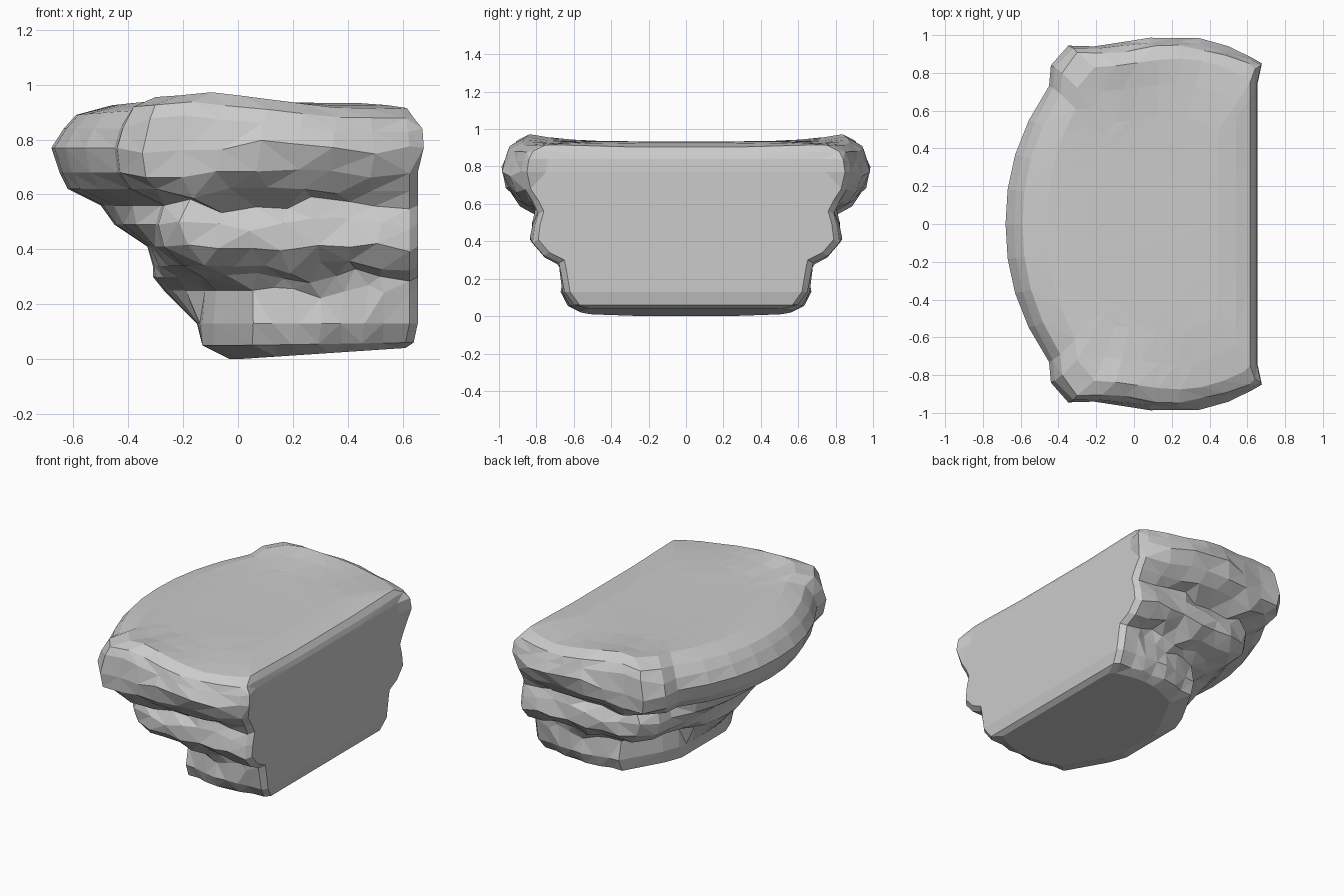
import bpy, bmesh, math, random

if "Cube" in bpy.data.objects:
    bpy.data.objects.remove(bpy.data.objects["Cube"])

random.seed(4)

# Each level: z, front x at centre, corner x, corner y, mid-side y, back-corner y, back x
LEVELS = [
    (0.00, -0.02, -0.03, 0.50, 0.57, 0.52, 0.61),
    (0.05, -0.13, -0.13, 0.59, 0.63, 0.60, 0.64),
    (0.13, -0.15, -0.13, 0.62, 0.67, 0.65, 0.655),
    (0.25, -0.27, -0.12, 0.61, 0.67, 0.67, 0.655),
    (0.30, -0.31, -0.14, 0.64, 0.69, 0.68, 0.655),
    (0.34, -0.31, -0.21, 0.74, 0.77, 0.76, 0.655),
    (0.41, -0.33, -0.28, 0.80, 0.84, 0.82, 0.655),
    (0.49, -0.45, -0.30, 0.80, 0.83, 0.81, 0.655),
    (0.56, -0.50, -0.28, 0.79, 0.80, 0.79, 0.655),
    (0.62, -0.62, -0.40, 0.88, 0.90, 0.82, 0.655),
    (0.68, -0.65, -0.44, 0.93, 0.97, 0.86, 0.655),
    (0.77, -0.68, -0.45, 0.95, 1.00, 0.88, 0.655),
    (0.84, -0.635, -0.43, 0.94, 0.98, 0.87, 0.65),
    (0.89, -0.59, -0.39, 0.91, 0.95, 0.85, 0.64),
    (0.925, -0.46, -0.31, 0.83, 0.88, 0.78, 0.615),
]


def half_ring(z, xf, xc, yc, ys, yb, xb):
    """Half outline from front centre round the side to back centre."""
    pts = []
    low = z < 0.28
    cut_y, cut_x = (0.25, 0.17) if low else (0.11, 0.10)   # corner chamfer
    for t in (0, 0.25, 0.5, 0.75, 1):                      # bowed front
        pts.append((xf + (xc - xf) * t ** 2.2, t * (yc - cut_y - 0.11),
                    z + (0.015 * t * t if z > 0.85 else 0)))
    pts.append((xc + 0.01 + (0.03 if low else 0), yc - cut_y,
                z + (0.03 if z > 0.85 else 0)))
    x0, x1 = xc + cut_x, xb - 0.03
    n = 8
    peak = 0.7 if z > 0.65 else 1.0                        # bulge towards the back
    for i in range(n):                                     # craggy side
        t = i / (n - 1)
        bulge = math.sin(math.pi * t ** (1 / peak))
        y = yc + (yb - yc) * t + (ys - (yc + yb) / 2) * bulge
        a = 0.018 if 0.03 < z < 0.9 and i < n - 1 else 0
        dz = 0
        if z > 0.8:
            dz = 0.05 * max(0, 1 - abs(t - 0.15) / 0.55) - 0.012 * t
        elif z > 0.2:
            dz = 0.018 * math.sin(t * 9 + z * 5) + random.uniform(-a, a)
        pts.append((x0 + (x1 - x0) * t + random.uniform(-a, a),
                    min(1.0, y + random.uniform(-a, a * 0.4)), z + dz))
    lip = 0.022 if 0.7 < z < 0.87 else 0
    drop = 0.02 if z > 0.87 else 0
    pts.append((xb + lip, yb - 0.03, z - drop / 2))        # flat back
    pts.append((xb, yb * 0.85, z - drop / 2))
    pts.append((xb, yb * 0.4, z - drop))
    pts.append((xb, 0, z - drop))
    if z < 0.1:                                            # underside rises to the back
        pts = [(x, y, h + (0.04 - z * 0.6) * max(0, x) / 0.6) for x, y, h in pts]
    return pts


def inner(ring, s, z, keep):
    """Shrunken copy of a ring, flattened towards height z."""
    return [(0.12 + (x - 0.12) * s, y * s, z + (h - z) * keep) for x, y, h in ring]


# Rock ledge: half lofted through the levels, then mirrored
bm = bmesh.new()
rings = [half_ring(*lv) for lv in LEVELS]
rim = rings[-1]
rings += [inner(rim, 0.85, 0.935, 0.45), inner(rim, 0.65, 0.935, 0.1)]
rows = [[bm.verts.new(p) for p in r] for r in rings]
for a, b in zip(rows, rows[1:]):
    for i in range(len(a) - 1):
        bm.faces.new((a[i], b[i], b[i + 1], a[i + 1]))
bm.faces.new(rows[0])
bm.faces.new(rows[-1][::-1])
bmesh.ops.triangulate(bm, faces=bm.faces[:], quad_method='SHORT_EDGE')
bmesh.ops.recalc_face_normals(bm, faces=bm.faces[:])
# Recalculation is on an open half, so make sure the top points up
bm.normal_update()
if max(bm.faces, key=lambda f: f.calc_center_median().z * (abs(f.normal.z) > 0.9)
       ).normal.z < 0:
    bmesh.ops.reverse_faces(bm, faces=bm.faces[:])
mesh = bpy.data.meshes.new("rock_ledge")
bm.to_mesh(mesh)
bm.free()
rock = bpy.data.objects.new("rock_ledge", mesh)
bpy.context.collection.objects.link(rock)
mod = rock.modifiers.new("mirror", 'MIRROR')
mod.use_axis = (False, True, False)
mod.merge_threshold = 0.001
